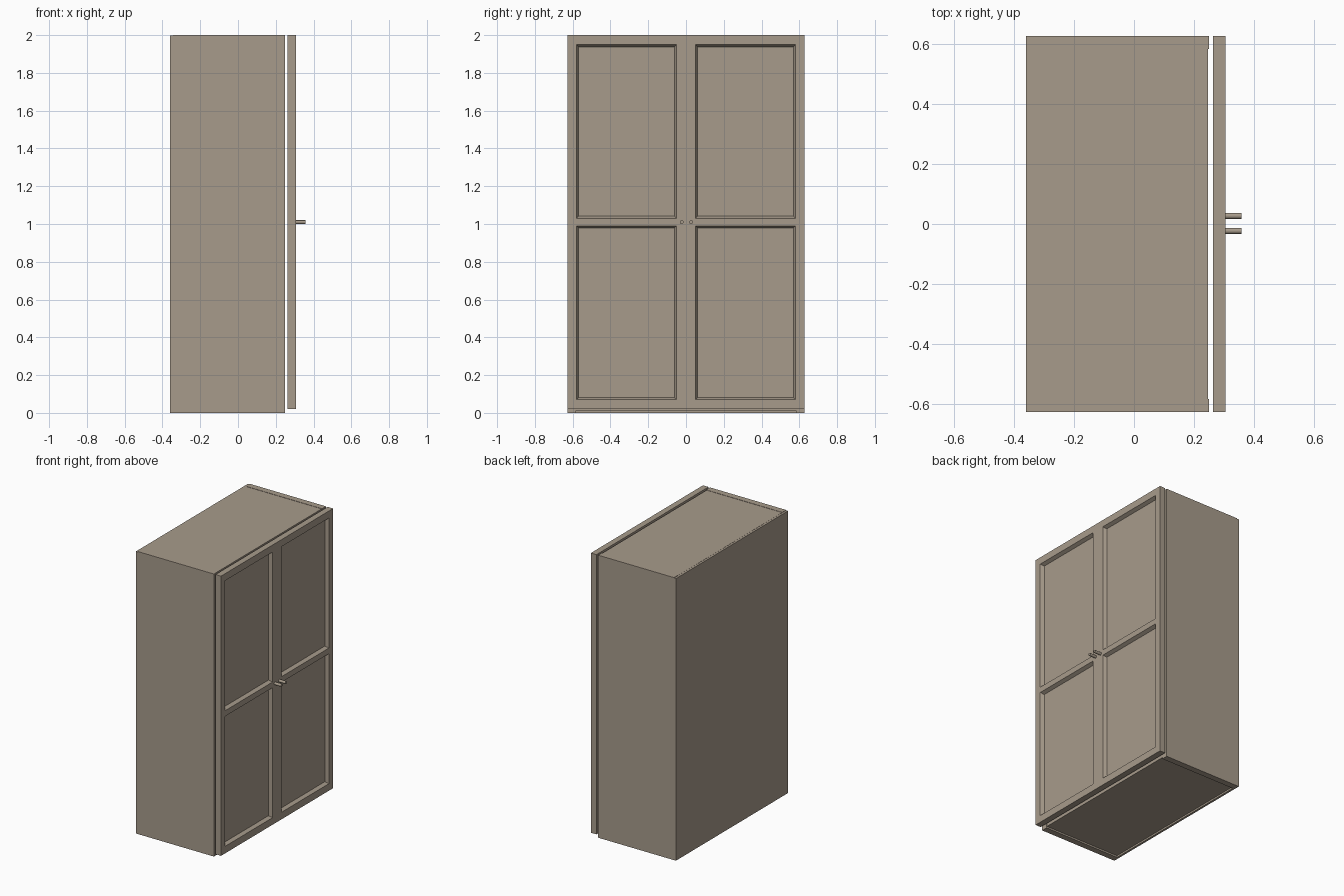
import bpy, bmesh
from mathutils import Vector

if "Cube" in bpy.data.objects:
    bpy.data.objects.remove(bpy.data.objects["Cube"])

wood = bpy.data.materials.new("taupe_wood")
wood.diffuse_color = (0.39, 0.33, 0.26, 1)
wood.use_nodes = True
wood.node_tree.nodes["Principled BSDF"].inputs["Base Color"].default_value = wood.diffuse_color


def finish(name, bm):
    bmesh.ops.recalc_face_normals(bm, faces=bm.faces)
    me = bpy.data.meshes.new(name)
    bm.to_mesh(me)
    bm.free()
    me.materials.append(wood)
    ob = bpy.data.objects.new(name, me)
    bpy.context.collection.objects.link(ob)
    return ob


def box(name, x, y, z):
    bm = bmesh.new()
    bmesh.ops.create_cube(bm, size=1)
    for v in bm.verts:
        v.co = Vector([r[0] if c < 0 else r[1] for c, r in zip(v.co, (x, y, z))])
    return finish(name, bm)


# Carcass: sides, back, top and raised bottom board
for side, s in (("left", -1), ("right", 1)):
    box(side + "_side", (-0.345, 0.25), sorted((s * 0.583, s * 0.627)), (0, 2.0))
box("back_panel", (-0.36, -0.345), (-0.627, 0.627), (0, 1.997))
box("top_panel", (-0.345, 0.247), (-0.583, 0.583), (1.955, 1.998))
box("bottom_panel", (-0.345, 0.247), (-0.583, 0.583), (0.012, 0.055))

# Door front: gridded slab whose four panels are sunk with sloped edges
ys = (-0.627, -0.58, -0.05, 0.05, 0.58, 0.627)
zs = (0.02, 0.07, 0.99, 1.03, 1.95, 2.0)
bm = bmesh.new()
grid = [[bm.verts.new((0.263, y, z)) for y in ys] for z in zs]
for j in range(5):
    for i in range(5):
        bm.faces.new((grid[j][i], grid[j][i + 1], grid[j + 1][i + 1], grid[j + 1][i]))
ext = bmesh.ops.extrude_face_region(bm, geom=bm.faces[:], use_keep_orig=True)
verts = [g for g in ext["geom"] if isinstance(g, bmesh.types.BMVert)]
bmesh.ops.translate(bm, verts=verts, vec=(0.043, 0, 0))
bmesh.ops.recalc_face_normals(bm, faces=bm.faces)
panels = [f for f in bm.faces if f.normal.x > 0.9 and f.calc_area() > 0.3]
bmesh.ops.inset_individual(bm, faces=panels, thickness=0.017, depth=-0.024)
finish("panelled_doors", bm)

# Round pull handles
for side, y in (("left", -0.023), ("right", 0.027)):
    bpy.ops.mesh.primitive_cylinder_add(vertices=16, radius=0.01, depth=0.055,
                                        location=(0.3305, y, 1.01), rotation=(0, 1.570796, 0))
    handle = bpy.context.object
    handle.name = side + "_handle"
    handle.data.materials.append(wood)
    bpy.ops.object.shade_smooth_by_angle()
